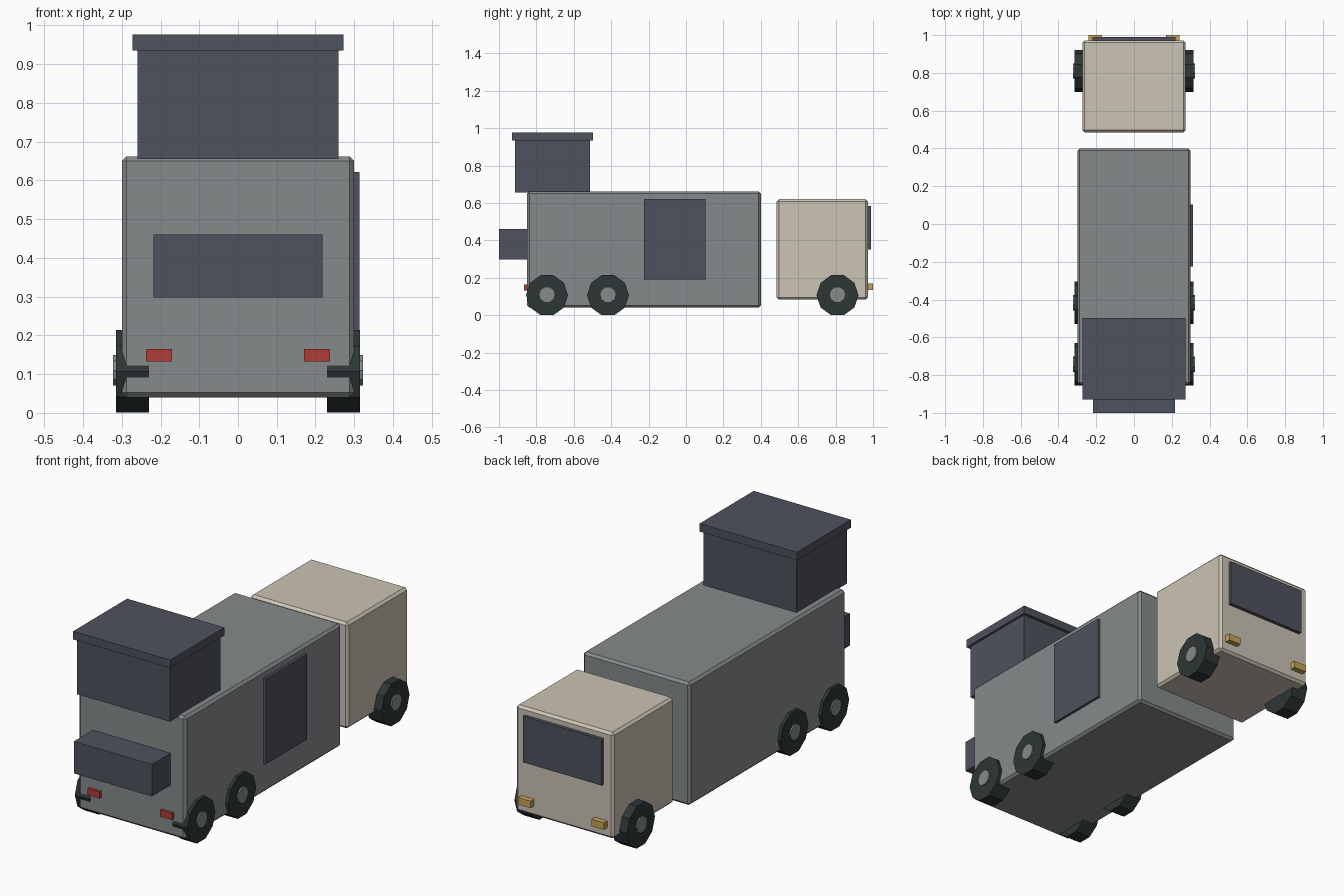
import bpy, bmesh
from math import pi
from mathutils import Matrix

cube = bpy.data.objects.get("Cube")
if cube:
    bpy.data.objects.remove(cube, do_unlink=True)


def material(name, rgb):
    m = bpy.data.materials.new(name)
    m.use_nodes = True
    m.diffuse_color = (*rgb, 1)
    m.node_tree.nodes["Principled BSDF"].inputs["Base Color"].default_value = (*rgb, 1)
    return m


grey = material("body grey", (0.238, 0.254, 0.26))
cream = material("cab cream", (0.6, 0.55, 0.46))
slate = material("dark slate", (0.076, 0.084, 0.109))
rubber = material("tyre black", (0.027, 0.037, 0.037))
steel = material("hub grey", (0.238, 0.26, 0.26))
red = material("lamp red", (0.43, 0.048, 0.036))
amber = material("lamp amber", (0.58, 0.366, 0.098))


def finish(name, bm, mat):
    mesh = bpy.data.meshes.new(name)
    bm.to_mesh(mesh)
    bm.free()
    mesh.materials.append(mat)
    obj = bpy.data.objects.new(name, mesh)
    bpy.context.collection.objects.link(obj)
    return obj


def box(name, x, y, z, mat, bevel=0):
    """Box given by its (low, high) range on each axis."""
    bm = bmesh.new()
    bmesh.ops.create_cube(bm, size=1)
    for v in bm.verts:
        v.co = [(lo + hi) / 2 + c * (hi - lo) for c, (lo, hi) in zip(v.co, (x, y, z))]
    obj = finish(name, bm, mat)
    if bevel:
        mod = obj.modifiers.new("edge chamfer", "BEVEL")
        mod.width = bevel
        mod.segments = 1
    return obj


def disc(name, x, y, z, radius, mat):
    """Ten-sided cylinder lying along x."""
    bm = bmesh.new()
    move = Matrix.Translation(((x[0] + x[1]) / 2, y, z))
    bmesh.ops.create_cone(bm, cap_ends=True, segments=10, radius1=radius, radius2=radius,
                          depth=x[1] - x[0], matrix=move @ Matrix.Rotation(pi / 2, 4, "Y"))
    return finish(name, bm, mat)


# Main body and separate cab
box("body", (-0.3, 0.3), (-0.85, 0.4), (0.04, 0.662), grey, 0.012)
box("cab", (-0.273, 0.273), (0.485, 0.972), (0.083, 0.62), cream, 0.012)

# Raised hopper with overhanging lid, and end box
box("hopper", (-0.26, 0.26), (-0.915, -0.513), (0.655, 0.937), slate)
box("hopper_lid", (-0.272, 0.272), (-0.93, -0.498), (0.935, 0.976), slate)
box("end_box", (-0.218, 0.218), (-1, -0.84), (0.298, 0.46), slate)

# Side door and windscreen
box("side_door", (0.295, 0.313), (-0.225, 0.103), (0.19, 0.622), slate)
box("windscreen", (-0.22, 0.22), (0.965, 0.99), (0.35, 0.583), slate)

# Lamps and wheels on both sides
for side, sign in (("left", 1), ("right", -1)):
    def span(a, b):
        return tuple(sorted((a * sign, b * sign)))

    box(side + "_red_lamp", span(0.17, 0.237), (-0.865, -0.84), (0.132, 0.165), red)
    box(side + "_amber_lamp", span(0.17, 0.24), (0.965, 1), (0.135, 0.17), amber)
    for place, y in (("end", -0.743), ("middle", -0.417), ("cab", 0.81)):
        disc(f"{side}_{place}_tyre", span(0.23, 0.315), y, 0.107, 0.112, rubber)
        disc(f"{side}_{place}_hub", span(0.3, 0.322), y, 0.11, 0.041, steel)
